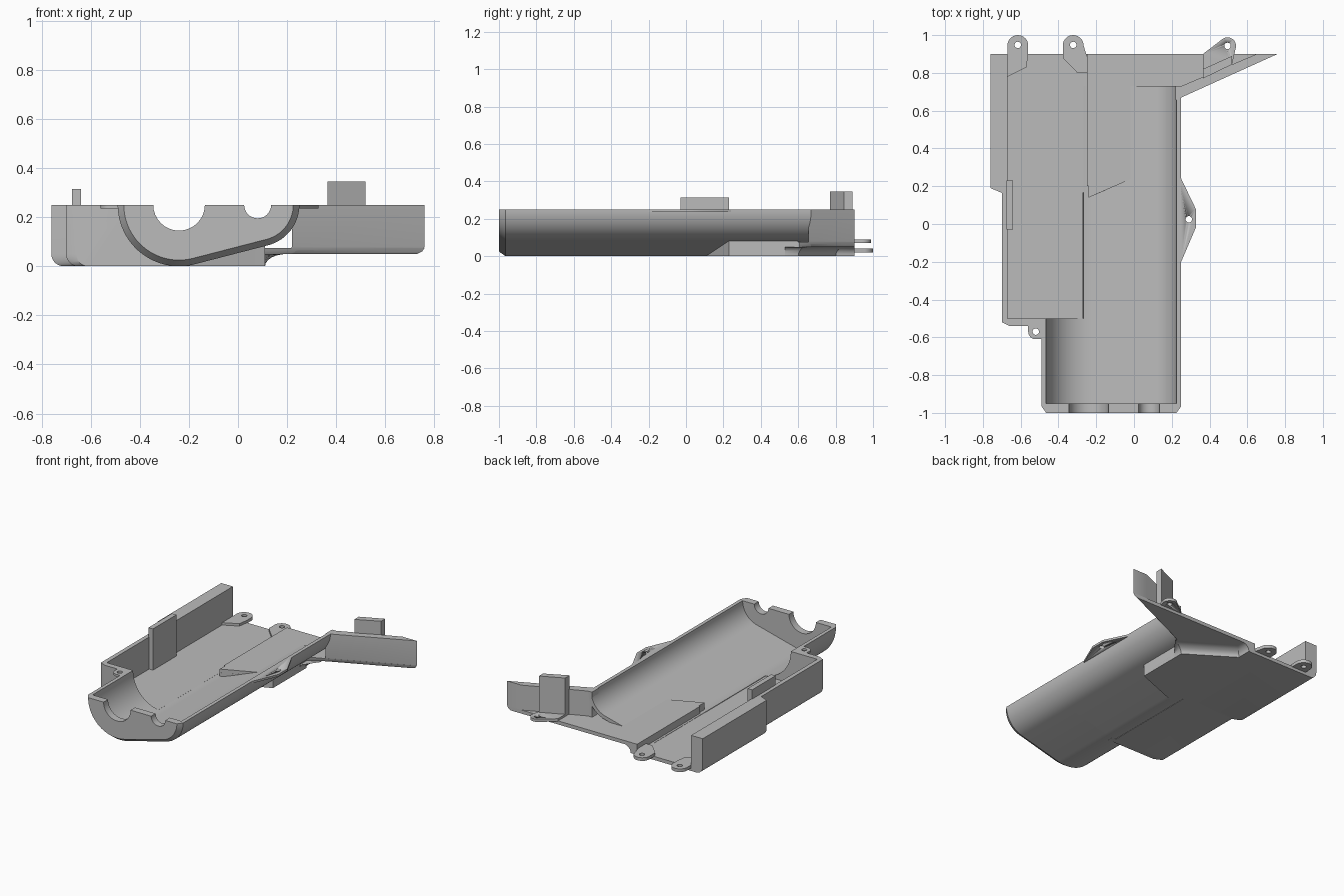
import bpy, bmesh
from math import sin, cos, radians, asin, degrees

cube = bpy.data.objects.get("Cube")
if cube:
    bpy.data.objects.remove(cube)

grey = bpy.data.materials.new("plain grey plastic")
grey.use_nodes = True
grey.diffuse_color = (0.5, 0.5, 0.5, 1)
grey.node_tree.nodes["Principled BSDF"].inputs["Base Color"].default_value = (0.5, 0.5, 0.5, 1)

RIM = 0.25      # height of the open rim
WALL = 0.025    # shell thickness


def loft(name, loops):
    """Closed solid through matching loops of 3D points."""
    bm = bmesh.new()
    rings = [[bm.verts.new(p) for p in loop] for loop in loops]
    n = len(rings[0])
    for a, b in zip(rings, rings[1:]):
        for i in range(n):
            j = (i + 1) % n
            bm.faces.new((a[i], a[j], b[j], b[i]))
    bm.faces.new(rings[0])
    bm.faces.new(rings[-1])
    bmesh.ops.recalc_face_normals(bm, faces=bm.faces)
    me = bpy.data.meshes.new(name)
    bm.to_mesh(me)
    bm.free()
    me.materials.append(grey)
    me.shade_smooth()
    me.set_sharp_from_angle(angle=radians(30))
    ob = bpy.data.objects.new(name, me)
    bpy.context.collection.objects.link(ob)
    return ob


def at_z(pts, z):
    return [(x, y, z) for x, y in pts]


def at_y(pts, y):
    return [(x, y, z) for x, z in pts]


def plan(name, pts, lo, hi):
    return loft(name, [at_z(pts, lo), at_z(pts, hi)])


def section(name, pts, lo, hi):
    return loft(name, [at_y(pts, lo), at_y(pts, hi)])


def arc(cx, cy, r, a0, a1, n=16):
    steps = [radians(a0 + (a1 - a0) * i / n) for i in range(n + 1)]
    return [(cx + r * cos(a), cy + r * sin(a)) for a in steps]


# Trough cross-section: two arcs joined by their common tangent
BIG_X, BIG_R, SMALL_X, SMALL_R = -0.24, 0.25, 0.08, 0.17
TANGENT = 270 + degrees(asin((BIG_R - SMALL_R) / (SMALL_X - BIG_X)))


def trough_line(inset, start=180):
    return (arc(BIG_X, RIM, BIG_R - inset, start, TANGENT, 24)
            + arc(SMALL_X, RIM, SMALL_R - inset, TANGENT, 360, 16))


def trough_shell(start):
    return trough_line(0, start) + trough_line(WALL, start)[::-1]


section("front_trough", trough_shell(180), -0.96, -0.5)
section("main_trough", trough_shell(263), -0.5, 0.73)

# End plate with a chamfered rim and two half-round notches
notches = arc(SMALL_X, RIM, 0.055, 360, 180) + arc(BIG_X, RIM, 0.105, 360, 180)
loft("front_end_plate", [at_y(trough_line(inset) + notches, y)
                         for inset, y in ((WALL, -1), (0, -0.965), (0, -0.95))])


# Side chamber: floor and outer wall with a rounded lower edge
def chamber(outer, floor_end):
    return ([(outer, RIM)] + arc(outer + 0.05, 0.05, 0.05, 180, 270, 8)
            + [(floor_end, 0), (floor_end, WALL), (-0.67, WALL), (-0.67, RIM)])


loft("side_chamber", [at_y(chamber(o, f), y) for o, f, y in (
    (-0.7, -0.27, -0.5), (-0.7, -0.27, 0.165),
    (-0.76, -0.25, 0.19), (-0.76, -0.25, 0.9))])


# Wall between the chamber and the narrower front, cut round the trough
def bulkhead(outer):
    return ([(outer, RIM)] + arc(outer + 0.05, 0.05, 0.05, 180, 270, 8)
            + [(BIG_X, 0)] + arc(BIG_X, RIM, 0.24, 270, 180))


loft("chamber_front_wall", [at_y(bulkhead(o), y) for o, y in (
    (-0.66, -0.54), (-0.7, -0.52), (-0.7, -0.5))])

# Block below the sloping trough floor
base = [(-0.25, 0.09), (-0.2, 0.11), (0.11, 0.23), (0.11, 0.6), (-0.25, 0.6)]
loft("slope_support", [at_z(base, 0),
                       [(x, y, max(0.01, 0.02 + 0.25 * (x + 0.18))) for x, y in base]])


# Block under the raised floor, flaring out in a cove
def cove(f):
    return [(-0.25, 0.2), (-0.24, 0.2), (-0.24, 0.14), (0.11, 0.29), (0.11, 0.53),
            (0.11 + 0.09 * f, 0.6 + 0.045 * f), (-0.2 + 0.05 * f, 0.8 + 0.05 * f),
            (-0.2 + 0.05 * f, 0.9), (-0.25, 0.9)]


loft("floor_support", [at_z(cove(1 - cos(radians(a))), 0.05 * sin(radians(a)))
                       for a in range(0, 91, 15)])


# Raised rear floor and the slanting wall along its edge
def raised_floor(inset):
    return [(-0.25, 0.2), (-0.24, 0.2), (-0.24, 0.14), (0, 0.245), (0.05, 0.27),
            (0.11, 0.606), (0.25 - inset, 0.67), (0.76 - inset, 0.9), (-0.25, 0.9)]


def slant(inset):
    return [(0.22 - inset, 0.656), (0.76 - inset, 0.9), (0.65, 0.9),
            (0.25, 0.73), (0.22 - inset, 0.73)]


loft("raised_rear_floor", [at_z(raised_floor(0.03), 0.05), at_z(raised_floor(0.01), 0.06),
                           at_z(raised_floor(0), 0.075)])
loft("slanting_wall", [at_z(slant(0.03), 0.05), at_z(slant(0.01), 0.06),
                       at_z(slant(0), 0.08), at_z(slant(0), RIM)])

# Upright tabs
plan("slanting_wall_tab", [(0.365, 0.77), (0.52, 0.845), (0.52, 0.89), (0.365, 0.82)], 0.07, 0.345)
plan("chamber_tab", [(-0.675, -0.03), (-0.64, -0.03), (-0.64, 0.23), (-0.675, 0.23)], 0.02, 0.315)


# Screw lugs, each with a drilled hole
def lug(name, pts, hole, lo, hi):
    ob = plan(name, pts, lo, hi)
    drill = plan("drill", arc(*hole, 0.017, 0, 345, 23), lo - 0.02, hi + 0.02)
    mod = ob.modifiers.new("hole", 'BOOLEAN')
    mod.object = drill
    mod.solver = 'EXACT'
    bpy.context.view_layer.update()
    deps = bpy.context.evaluated_depsgraph_get()
    cut = bpy.data.meshes.new_from_object(ob.evaluated_get(deps))
    ob.modifiers.clear()
    ob.data = cut
    bpy.data.objects.remove(drill)


lug("rear_right_lug", arc(-0.615, 0.945, 0.055, 0, 180)
    + [(-0.67, 0.78), (-0.57, 0.83), (-0.56, 0.9)], (-0.615, 0.948), 0.02, 0.042)
lug("rear_middle_lug", arc(-0.322, 0.945, 0.055, 0, 180)
    + [(-0.377, 0.88), (-0.3, 0.8), (-0.25, 0.8), (-0.25, 0.89)], (-0.322, 0.948), 0.02, 0.042)
lug("rear_left_lug", arc(0.495, 0.943, 0.045, -10, 125)
    + [(0.365, 0.9), (0.365, 0.78), (0.52, 0.85)], (0.495, 0.943), 0.07, 0.09)
lug("left_side_lug", [(0.235, -0.2), (0.25, -0.2), (0.327, -0.02), (0.327, 0.08),
                      (0.25, 0.24), (0.235, 0.24)], (0.29, 0.025), 0.235, RIM)
lug("front_right_lug", arc(-0.52, -0.57, 0.04, 180, 270, 8)
    + [(-0.48, -0.61), (-0.48, -0.53), (-0.56, -0.53)], (-0.52, -0.57), 0.235, RIM)
